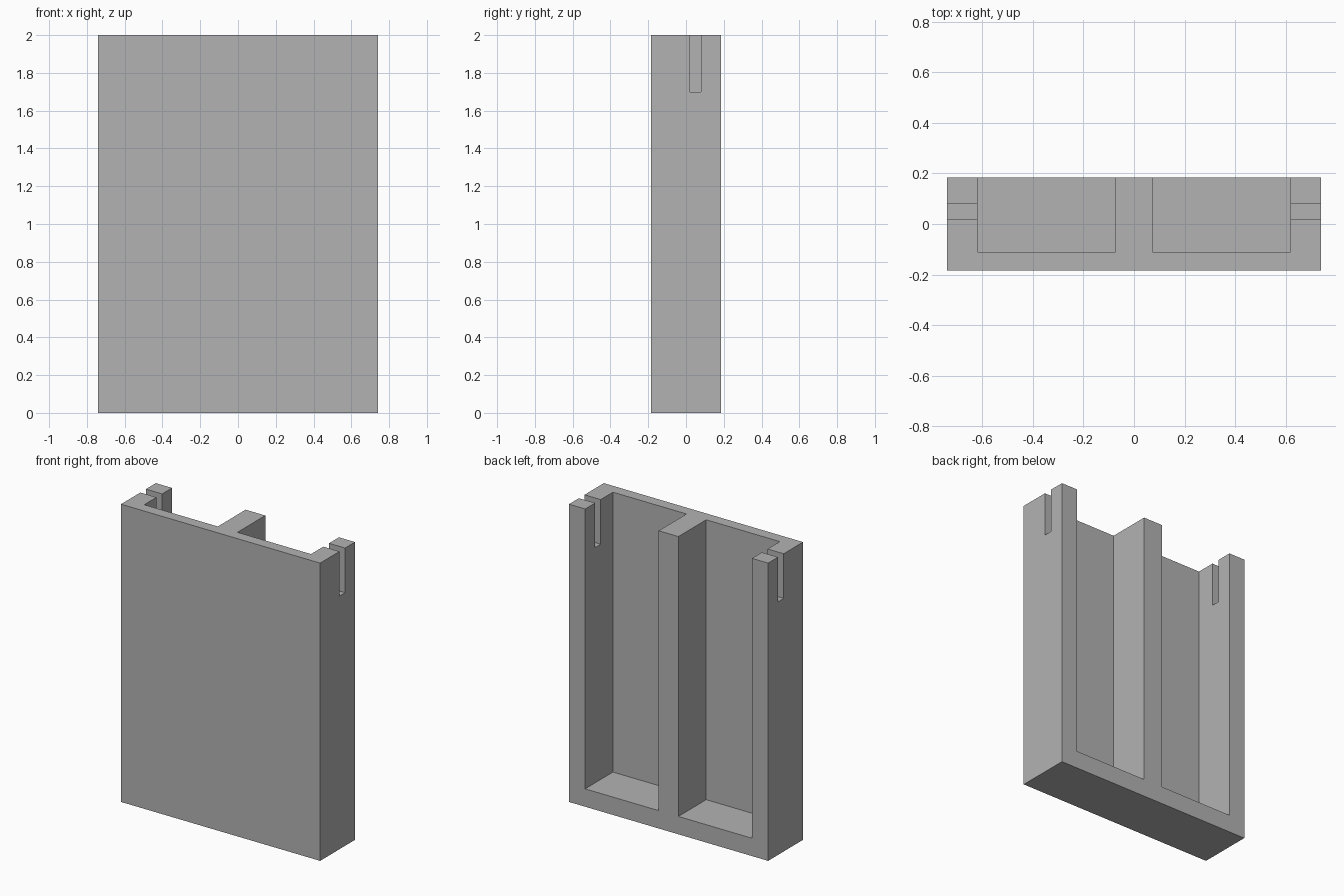
import bpy

if "Cube" in bpy.data.objects:
    bpy.data.objects.remove(bpy.data.objects["Cube"], do_unlink=True)

# Overall sizes
HALF_W, HALF_D, HEIGHT = 0.74, 0.185, 2.0
WALL, RIB_HALF, PANEL_BACK = 0.12, 0.073, -0.11
SLOT_FRONT, SLOT_BACK, SLOT_FLOOR = 0.02, 0.08, 1.70
OVER = 0.1  # how far cutters reach past the block

grey = bpy.data.materials.new("plain_grey")
grey.use_nodes = True
colour = (0.45, 0.45, 0.45, 1)
grey.diffuse_color = colour
grey.node_tree.nodes["Principled BSDF"].inputs["Base Color"].default_value = colour


def box(name, x, y, z):
    """Box spanning the given (low, high) ranges."""
    spans = (x, y, z)
    bpy.ops.mesh.primitive_cube_add(size=1, location=[(a + b) / 2 for a, b in spans])
    obj = bpy.context.object
    obj.name = name
    obj.scale = [abs(b - a) for a, b in spans]
    bpy.ops.object.transform_apply(location=True, rotation=False, scale=True)
    obj.data.materials.append(grey)
    return obj


def cut(target, cutter):
    """Subtract the cutter from the target, then discard it."""
    cutter.hide_render = True
    mod = target.modifiers.new("cut", "BOOLEAN")
    mod.operation = "DIFFERENCE"
    mod.solver = "EXACT"
    mod.object = cutter
    bpy.context.view_layer.objects.active = target
    bpy.ops.object.modifier_apply(modifier=mod.name)
    bpy.data.objects.remove(cutter, do_unlink=True)


# Solid block with front panel, side walls, base and centre rib left standing
body = box("ribbed_panel", (-HALF_W, HALF_W), (-HALF_D, HALF_D), (0, HEIGHT))

for side in (-1, 1):
    # Pocket open at the back and top
    cut(body, box("pocket_cutter",
                  (side * RIB_HALF, side * (HALF_W - WALL)),
                  (PANEL_BACK, HALF_D + OVER),
                  (WALL, HEIGHT + OVER)))
    # Narrow slot through the top of the side wall
    cut(body, box("slot_cutter",
                  (side * (HALF_W - WALL - OVER), side * (HALF_W + OVER)),
                  (SLOT_FRONT, SLOT_BACK),
                  (SLOT_FLOOR, HEIGHT + OVER)))
